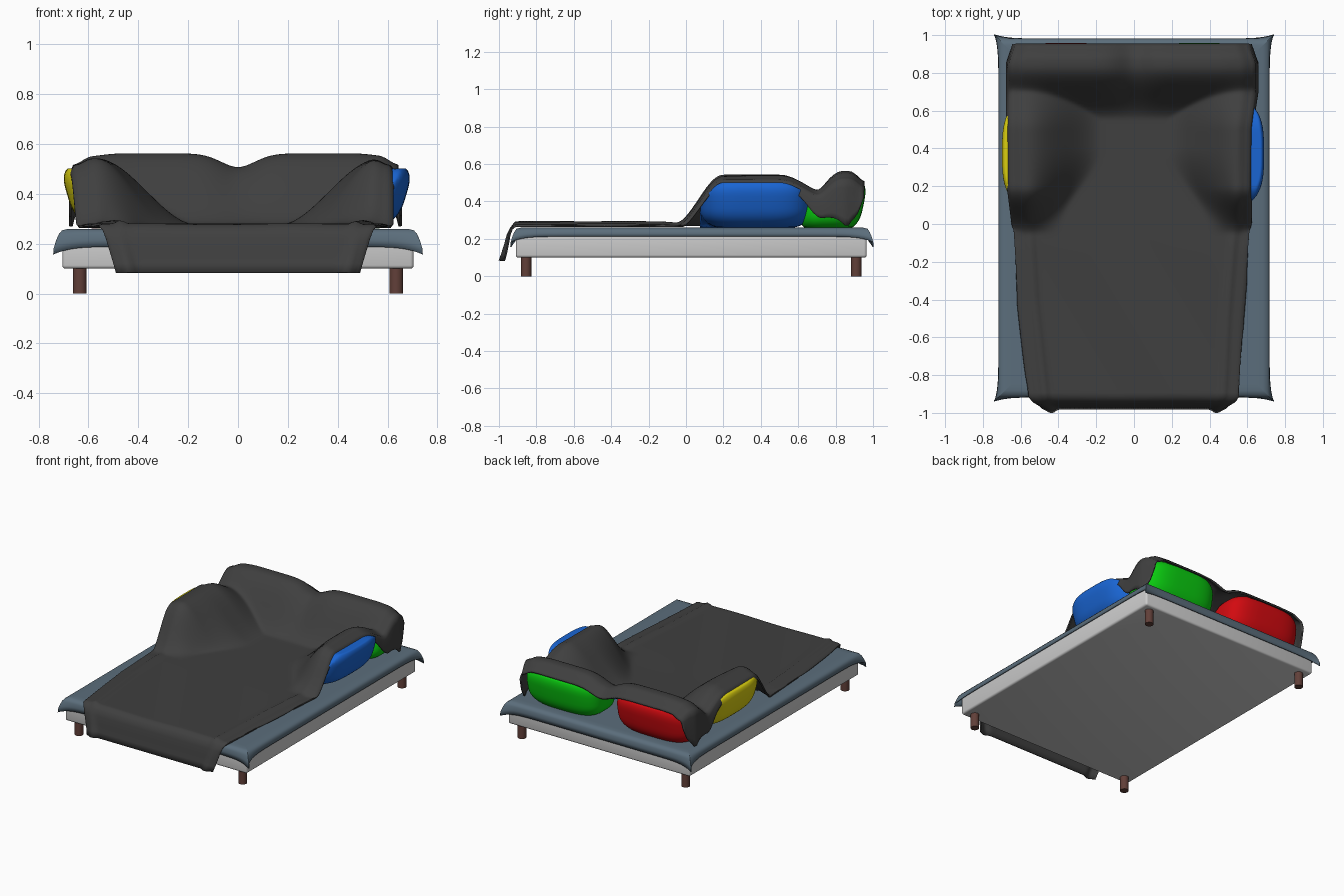
import bpy, bmesh, math
from math import exp

old = bpy.data.objects.get("Cube")
if old:
    bpy.data.objects.remove(old, do_unlink=True)


def material(name, rgb):
    m = bpy.data.materials.new(name)
    m.use_nodes = True
    m.diffuse_color = (*rgb, 1)
    m.node_tree.nodes["Principled BSDF"].inputs["Base Color"].default_value = (*rgb, 1)
    return m


charcoal = material("charcoal", (.05, .05, .05))
slate = material("slate blue", (.105, .155, .2))
pale = material("pale grey", (.6, .6, .6))
brown = material("brown wood", (.12, .05, .04))
blue = material("blue", (.01, .13, .65))
green = material("green", (.003, .6, .005))
red = material("red", (.65, .003, .005))
yellow = material("yellow", (.7, .62, .005))


def finish(name, bm, mat, angle=50):
    me = bpy.data.meshes.new(name)
    bm.normal_update()
    bm.to_mesh(me)
    bm.free()
    ob = bpy.data.objects.new(name, me)
    bpy.context.collection.objects.link(ob)
    me.materials.append(mat)
    bpy.ops.object.select_all(action='DESELECT')
    ob.select_set(True)
    bpy.context.view_layer.objects.active = ob
    bpy.ops.object.shade_smooth_by_angle(angle=math.radians(angle))
    return ob


def ramp(a, b, t):
    t = min(1, max(0, (t - a) / (b - a)))
    return t * t * (3 - 2 * t)


def interp(points, t):
    if t <= points[0][0]:
        return points[0][1]
    for (a, p), (b, q) in zip(points, points[1:]):
        if t <= b:
            return p + (q - p) * (t - a) / (b - a)
    return points[-1][1]


def bump(t, centre, width):
    return exp(-((t - centre) / width) ** 2)


# Blanket outline: half width along the bed on each side
RIGHT = [(-.92, .54), (-.5, .56), (0, .6), (.5, .605), (.7, .635), (.85, .635), (.95, .6)]
LEFT = [(-.92, .54), (-.4, .6), (0, .625), (.2, .65), (.85, .655), (.95, .62)]


def half_width(x, y):
    return interp(RIGHT if x > 0 else LEFT, y)


def height(x, y):
    """Blanket height over the mattress and the four cushions."""
    ax = abs(x)
    w = half_width(x, y)
    inner = .37 - .2 * ramp(0, .4, y)
    side = .265 * ramp(inner, .57, ax) * ramp(-.06, .2, y) * (1 - .45 * ramp(.5, .8, y))
    back = .285 - .055 * bump(x, 0, .1) - .02 * ramp(.45, .68, ax)
    back *= ramp(.55, .84, y) * (1 - .2 * ramp(.87, .96, y))
    z = .268 + (side ** 6 + back ** 6) ** (1 / 6)
    flat = 1 - ramp(-.15, .1, y)
    z += flat * (.013 * bump(ax, w - .07, .018) + .004 * math.sin(3 * y + 5 * x) ** 2)
    return z - .025 * ramp(w - .07, w, ax) * (1 - flat)


def drape(y):
    """How far the blanket sides hang down."""
    hang = interp([(-.1, .008), (.2, .03), (.5, .03), (.62, .05), (.75, .14),
                   (.86, .25), (.91, .17), (.95, .04)], y)
    return hang


# Base and legs
bm = bmesh.new()
bmesh.ops.create_cube(bm, size=1)
for v in bm.verts:
    v.co = (v.co.x * 1.41, .028 + v.co.y * 1.876, .17 + v.co.z * .14)
bmesh.ops.bevel(bm, geom=bm.edges[:], offset=.014, segments=3, affect='EDGES', profile=.5)
finish("bed_base", bm, pale, 40)

for x, side in ((-.635, "right"), (.635, "left")):
    for y, end in ((-.855, "front"), (.91, "back")):
        bm = bmesh.new()
        bmesh.ops.create_cone(bm, cap_ends=True, segments=24, radius1=.028, radius2=.028, depth=.12)
        bmesh.ops.translate(bm, verts=bm.verts[:], vec=(x, y, .06))
        finish(f"{end}_{side}_leg", bm, brown, 40)

# Fitted sheet: stacked rings with drooping, flared corners
HX, HY, CY = .718, .95, .032
steps = 48
perimeter = []
for (ax, ay), (bx, by) in (((-1, -1), (1, -1)), ((1, -1), (1, 1)), ((1, 1), (-1, 1)), ((-1, 1), (-1, -1))):
    for i in range(steps):
        t = (1 - math.cos(math.pi * i / steps)) / 2
        perimeter.append((ax + (bx - ax) * t, ay + (by - ay) * t))
bm = bmesh.new()
rings = []
for inset, z, pull in ((0, .2, 1), (0, .222, .6), (.002, .24, .2), (.012, .254, 0), (.035, .26, 0), (.07, .26, 0)):
    ring = []
    for px, py in perimeter:
        corner = exp(-math.hypot((1 - abs(px)) * HX, (1 - abs(py)) * HY) / .045)
        end = 1 if abs(py) > .999 else 0
        flare = .022 * corner * pull
        drop = pull * (.03 * corner + .012 * end - .012 * (1 - end))
        ring.append(bm.verts.new((px * (HX - inset + flare), CY + py * (HY - inset + flare), z - drop)))
    rings.append(ring)
n = len(perimeter)
for low, high in zip(rings, rings[1:]):
    for i in range(n):
        j = (i + 1) % n
        bm.faces.new((low[i], low[j], high[j], high[i]))
bm.faces.new(rings[-1])
sheet = finish("fitted_sheet", bm, slate, 60)
mod = sheet.modifiers.new("thickness", 'SOLIDIFY')
mod.thickness, mod.offset = .006, -1


# Cushions: puffy rounded blocks that fit under the blanket
def cushion(name, mat, centre, half, lean):
    bm = bmesh.new()
    bmesh.ops.create_uvsphere(bm, u_segments=64, v_segments=40, radius=1)
    for v in bm.verts:
        a, b, c = (math.copysign(abs(k) ** .62, k) for k in v.co)
        z = centre[2] + c * half[2]
        x = centre[0] + a * half[0] + lean[0] * (z - centre[2])
        y = centre[1] + b * half[1] + lean[1] * (z - centre[2])
        w = half_width(x, y) - .01
        top = height(max(-w, min(w, x)), min(y, .94)) - .008
        v.co = (x, y, max(.261, min(z, top)))
    finish(name, bm, mat, 70)


cushion("left_cushion", blue, (.41, .375, .395), (.265, .3, .15), (.3, 0))
cushion("right_cushion", yellow, (-.42, .375, .395), (.265, .3, .15), (-.3, 0))
cushion("back_left_cushion", green, (.345, .785, .385), (.285, .165, .15), (0, .2))
cushion("back_right_cushion", red, (-.36, .785, .385), (.29, .165, .15), (0, .2))

# Blanket: front overhang, flat part, hills over the cushions, hanging sides
overhang = [(-.972, .082, .475), (-.962, .12, .485), (-.952, .17, .5), (-.944, .22, .515), (-.932, .252, .53)]
rows = [(y, z, w) for y, z, w in overhang]
rows += [(-.91 + 1.86 * i / 110, None, None) for i in range(111)]
inner_cols, side_cols = 80, 6
bm = bmesh.new()
grid = []
for y, z0, w0 in rows:
    line = []
    for j in range(-side_cols, inner_cols + side_cols + 1):
        u = min(1, max(-1, 2 * j / inner_cols - 1))
        over = max(0, -j, j - inner_cols) / side_cols
        x = u * (w0 or half_width(u, y))
        if z0 is not None:
            depth = (.265 - z0) / .18
            pleat = bump(abs(u), .92, .05)
            line.append(bm.verts.new((x + math.copysign(.01 * over, u),
                                      y - .02 * pleat * depth + .006 * over, z0)))
        else:
            z = height(x, y)
            x += math.copysign(.014 * math.sin(over * math.pi / 2), u)
            line.append(bm.verts.new((x, y, max(.264, z - drape(y) * over))))
    grid.append(line)
for a, b in zip(grid, grid[1:]):
    for j in range(len(a) - 1):
        bm.faces.new((a[j], a[j + 1], b[j + 1], b[j]))
blanket = finish("blanket", bm, charcoal, 80)
mod = blanket.modifiers.new("thickness", 'SOLIDIFY')
mod.thickness, mod.offset = .01, 1
